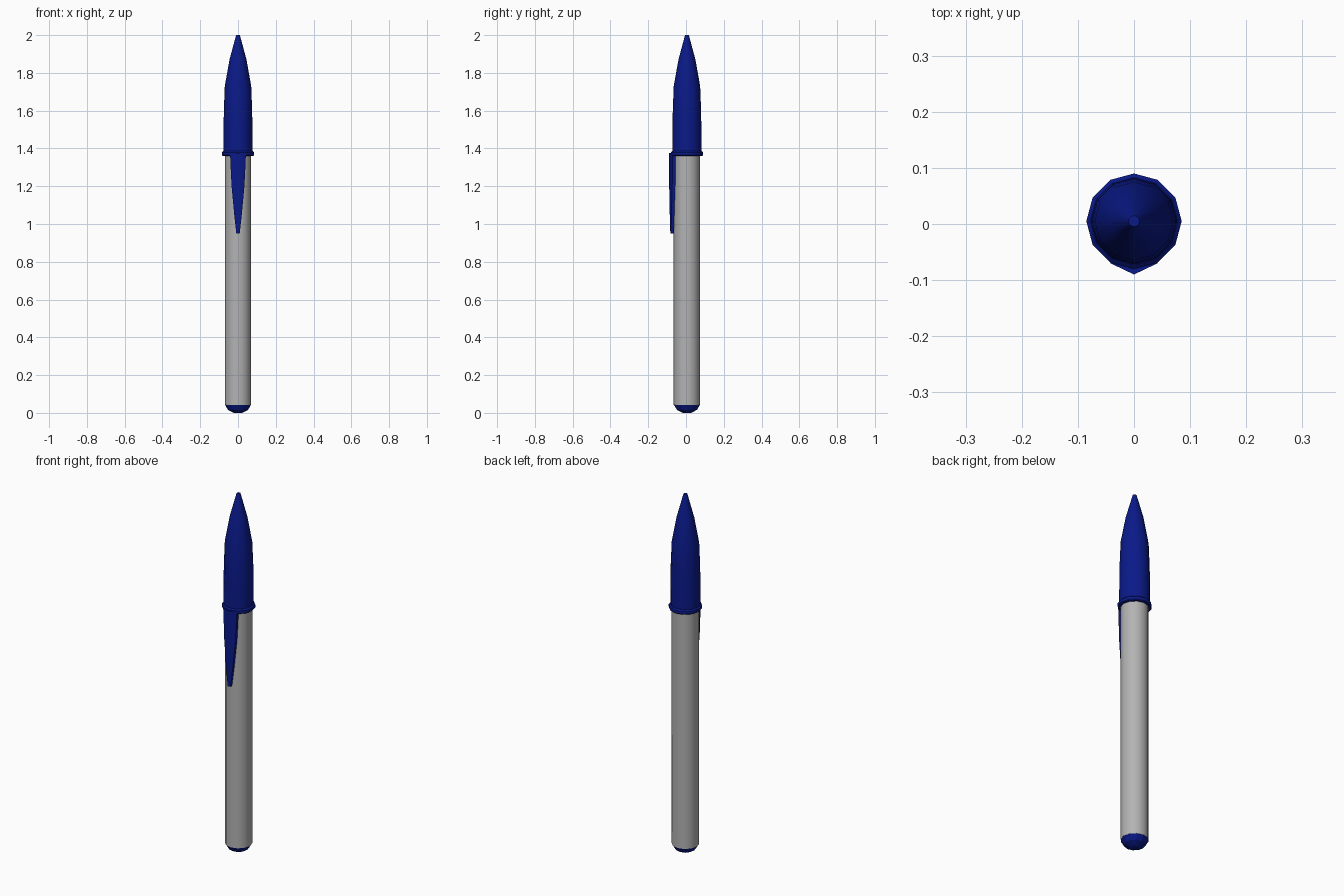
import bpy, bmesh, math

if "Cube" in bpy.data.objects:
    bpy.data.objects.remove(bpy.data.objects["Cube"])

SIDES = 12
CY = 0.005  # pen axis sits slightly behind the clip


def material(name, colour):
    mat = bpy.data.materials.new(name)
    mat.diffuse_color = (*colour, 1)
    mat.use_nodes = True
    mat.node_tree.nodes["Principled BSDF"].inputs["Base Color"].default_value = mat.diffuse_color
    return mat


blue = material("blue_plastic", (0.003, 0.010, 0.25))
grey = material("grey_plastic", (0.45, 0.45, 0.45))


def loft(name, rings, mat, angle):
    """Bridge equal-length rings of points and cap both ends."""
    bm = bmesh.new()
    loops = [[bm.verts.new(p) for p in ring] for ring in rings]
    n = len(loops[0])
    for a, b in zip(loops, loops[1:]):
        for i in range(n):
            j = (i + 1) % n
            bm.faces.new((a[i], a[j], b[j], b[i]))
    bm.faces.new(loops[0])
    bm.faces.new(loops[-1])
    bmesh.ops.recalc_face_normals(bm, faces=bm.faces)
    mesh = bpy.data.meshes.new(name)
    bm.to_mesh(mesh)
    bm.free()
    obj = bpy.data.objects.new(name, mesh)
    bpy.context.collection.objects.link(obj)
    mesh.materials.append(mat)
    bpy.ops.object.select_all(action='DESELECT')
    obj.select_set(True)
    bpy.context.view_layer.objects.active = obj
    bpy.ops.object.shade_smooth_by_angle(angle=math.radians(angle))
    return obj


def turned(name, profile, mat, angle=35):
    """Turned part from (radius, z) pairs."""
    step = math.tau / SIDES
    return loft(name, [[(r * math.cos(i * step), CY + r * math.sin(i * step), z)
                        for i in range(SIDES)] for r, z in profile], mat, angle)


# Barrel and faceted end plug
turned("barrel", [(0.07, 0.043), (0.07, 1.40)], grey)
turned("end_plug", [(0.022, 0.0), (0.053, 0.016), (0.07, 0.045)], blue, 10)

# Pointed cap with a collar at its mouth
turned("cap", [(0.077, 1.37), (0.077, 1.45), (0.075, 1.6), (0.07, 1.73),
               (0.045, 1.87), (0.01, 2.0)], blue)
turned("cap_collar", [(0.081, 1.36), (0.085, 1.364), (0.085, 1.379), (0.078, 1.386)], blue)

# Clip: ridged strip tapering down the front
# (z, half width, ridge y, outer side y, inner side y, inner middle y)
stations = [(0.95, 0.009, -0.083, -0.079, -0.066, -0.064),
            (1.05, 0.020, -0.086, -0.077, -0.062, -0.064),
            (1.20, 0.034, -0.089, -0.073, -0.057, -0.064),
            (1.30, 0.039, -0.090, -0.071, -0.055, -0.064),
            (1.375, 0.042, -0.090, -0.070, -0.055, -0.064)]
loft("clip", [[(0, ridge, z), (w, outer, z), (w, inner, z),
               (0, mid, z), (-w, inner, z), (-w, outer, z)]
              for z, w, ridge, outer, inner, mid in stations], blue, 58)
